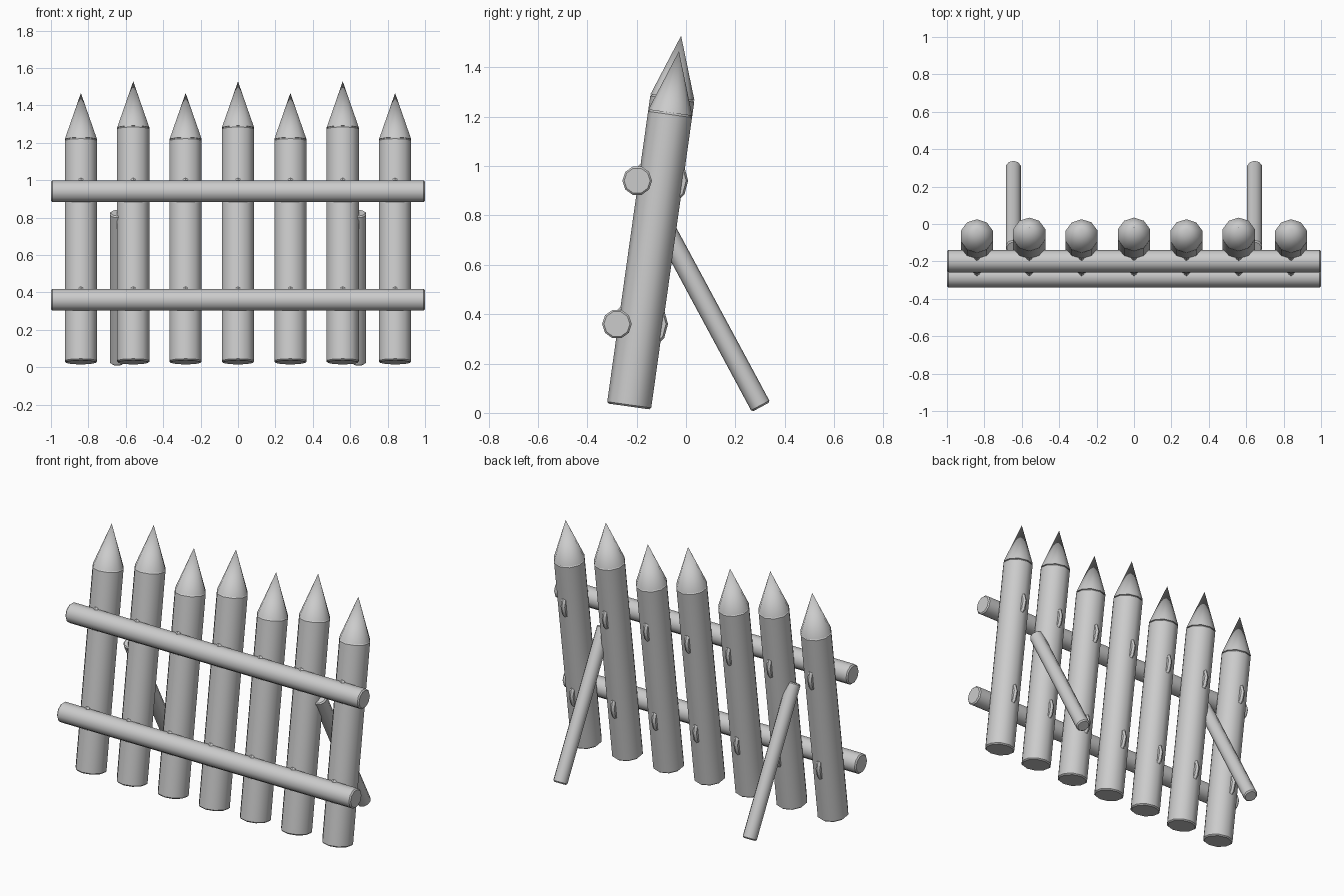
import bpy
from math import radians, cos, sin, pi
from mathutils import Vector

cube = bpy.data.objects.get("Cube")
if cube:
    bpy.data.objects.remove(cube, do_unlink=True)

grey = bpy.data.materials.new("plain grey")
grey.use_nodes = True
colour = (0.6, 0.6, 0.6, 1)
grey.diffuse_color = colour
grey.node_tree.nodes["Principled BSDF"].inputs["Base Color"].default_value = colour

SIDES = 10
LEAN = radians(8)
UP = Vector((0, sin(LEAN), cos(LEAN)))   # direction of the leaning stakes
FOOT = Vector((0, -0.231, 0.026))


def finish(name, smooth=40):
    obj = bpy.context.object
    obj.name = name
    obj.data.materials.append(grey)
    bpy.ops.object.shade_smooth_by_angle(angle=radians(smooth))
    return obj


def log(name, start, end, radius, tip=None):
    """Round timber between two points; with a tip radius it becomes a cone."""
    axis = end - start
    place = dict(vertices=SIDES, depth=axis.length, location=(start + end) / 2)
    if tip is None:
        bpy.ops.mesh.primitive_cylinder_add(radius=radius, **place)
    else:
        bpy.ops.mesh.primitive_cone_add(radius1=radius, radius2=tip, **place)
    obj = bpy.context.object
    if abs(axis.x) > 0.5:
        obj.rotation_euler = (0, pi / 2, 0)
    else:
        obj.rotation_euler = Vector((0, 0, 1)).rotation_difference(axis).to_euler()
    finish(name)
    if tip is None:
        bevel = obj.modifiers.new("worn ends", 'BEVEL')
        bevel.width = 0.007
        bevel.segments = 1
        bevel.limit_method = 'ANGLE'
        bevel.angle_limit = radians(60)
    return obj


# Horizontal rails across the front
rails = {"lower": (-0.28, 0.36), "upper": (-0.198, 0.941)}
for level, (y, z) in rails.items():
    log(level + "_rail", Vector((-1, y, z)), Vector((1, y, z)), 0.06)

# Leaning stakes, alternately short and tall, with pointed tips and bindings
for i in range(7):
    foot = FOOT + Vector(((i - 3) * 0.28, 0, 0))
    top = foot + UP * (1.265 if i % 2 else 1.202)
    log(f"stake_{i + 1}", foot, top, 0.09)
    log(f"stake_tip_{i + 1}", top, top + UP * 0.252, 0.09, 0)
    for level, (_, z) in rails.items():
        centre = foot + UP * ((z - foot.z) / UP.z)
        bpy.ops.mesh.primitive_torus_add(
            major_segments=12, minor_segments=6, major_radius=0.095,
            minor_radius=0.016, location=centre, rotation=(0, pi / 2, 0))
        finish(f"{level}_binding_{i + 1}")

# Slanted braces behind
for side, x in (("left", 0.645), ("right", -0.645)):
    log(side + "_brace", Vector((x, 0.304, 0.024)), Vector((x, -0.127, 0.825)), 0.042)
